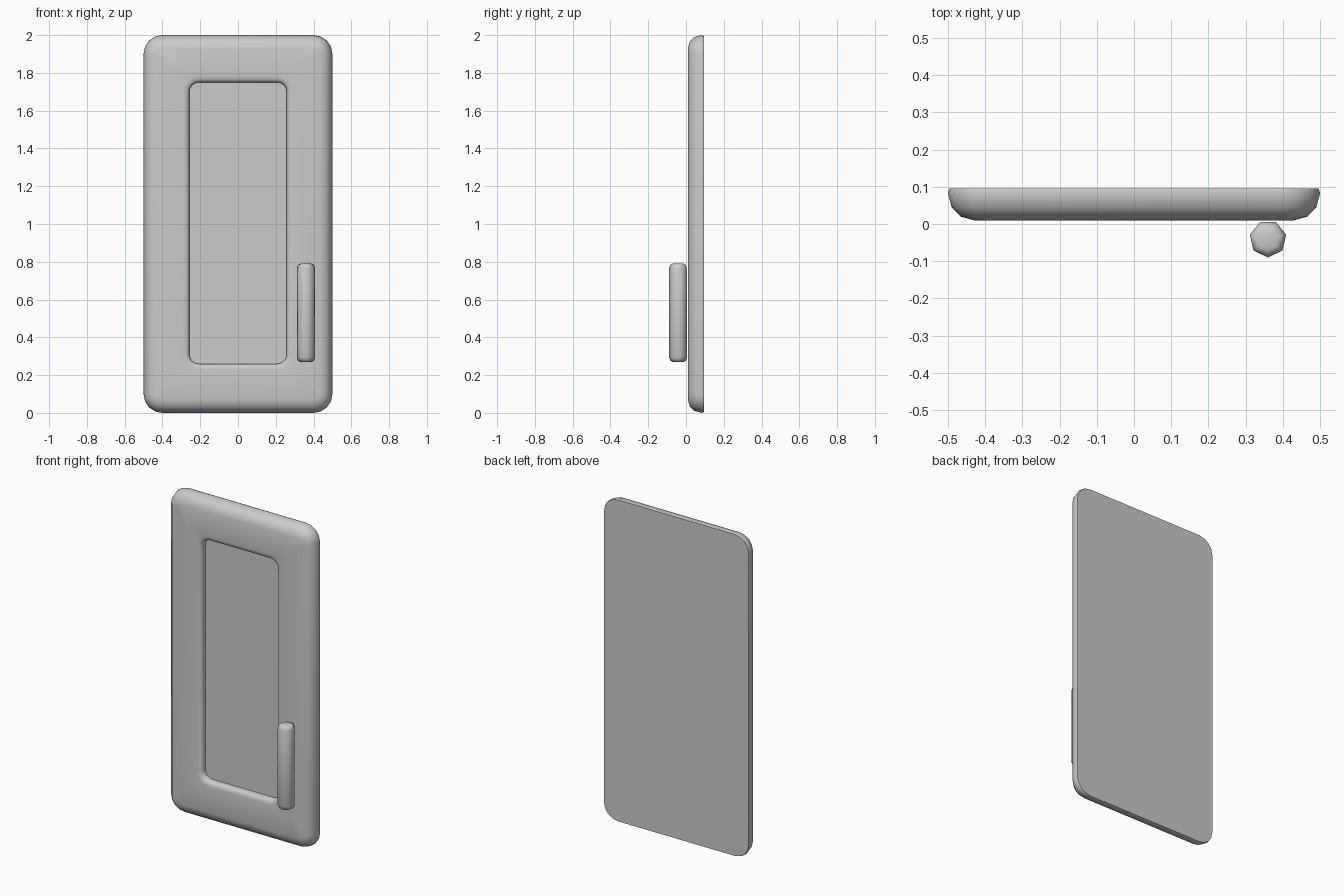
import bpy, bmesh, math

cube = bpy.data.objects.get("Cube")
if cube:
    bpy.data.objects.remove(cube, do_unlink=True)

grey = bpy.data.materials.new("plain_grey")
grey.use_nodes = True
grey.diffuse_color = (0.6, 0.6, 0.6, 1)
grey.node_tree.nodes["Principled BSDF"].inputs["Base Color"].default_value = (0.6, 0.6, 0.6, 1)


def rounded_rect(half_w, half_h, radius, y, mid_z, steps=4):
    """Points of an upright rounded rectangle, counter-clockwise from the front."""
    points = []
    for corner, (sx, sz) in enumerate([(1, 1), (-1, 1), (-1, -1), (1, -1)]):
        for i in range(steps + 1):
            a = math.pi / 2 * (corner + i / steps)
            points.append((sx * (half_w - radius) + radius * math.cos(a), y,
                           mid_z + sz * (half_h - radius) + radius * math.sin(a)))
    return points


def loft(name, loops, angle):
    """Skin a stack of matching loops and cap both ends."""
    bm = bmesh.new()
    rings = [[bm.verts.new(p) for p in loop] for loop in loops]
    for a, b in zip(rings, rings[1:]):
        for i in range(len(a)):
            j = (i + 1) % len(a)
            bm.faces.new((a[i], a[j], b[j], b[i]))
    bm.faces.new(rings[0])
    bm.faces.new(rings[-1])
    bmesh.ops.recalc_face_normals(bm, faces=bm.faces)
    mesh = bpy.data.meshes.new(name)
    bm.to_mesh(mesh)
    bm.free()
    mesh.materials.append(grey)
    obj = bpy.data.objects.new(name, mesh)
    bpy.context.collection.objects.link(obj)
    bpy.ops.object.select_all(action='DESELECT')
    obj.select_set(True)
    bpy.context.view_layer.objects.active = obj
    bpy.ops.object.shade_smooth_by_angle(angle=math.radians(angle))
    return obj


# Door: flat back, rounded outer edge (inset from the outline, depth)
outer = [(0.004, 0.095), (0, 0.083), (0.01, 0.045), (0.034, 0.02), (0.07, 0.01)]
loops = [rounded_rect(0.5 - d, 1 - d, 0.1 - d, y, 1) for d, y in outer]

# Rolled lip, wall and sunken panel (outset from the panel, depth)
lip = [(0.03, 0.01), (0.012, 0.013), (0.003, 0.022), (0, 0.032), (0, 0.05)]
loops += [rounded_rect(0.258 + d, 0.745 + d, 0.05 + d, y, 1.005) for d, y in lip]
loft("door_panel", loops, 50)

# Upright seven-sided handle with softened ends (radius, height from its middle)
half = [(0.03, 0.26), (0.043, 0.254), (0.05, 0.235)]
profile = [(r, -z) for r, z in half] + half[::-1]
turns = [-math.pi / 2 + math.tau * i / 7 for i in range(7)]
loft("door_handle", [[(0.36 + r * math.cos(a), -0.04 + r * math.sin(a), 0.53 + z)
                      for a in turns] for r, z in profile], 60)
